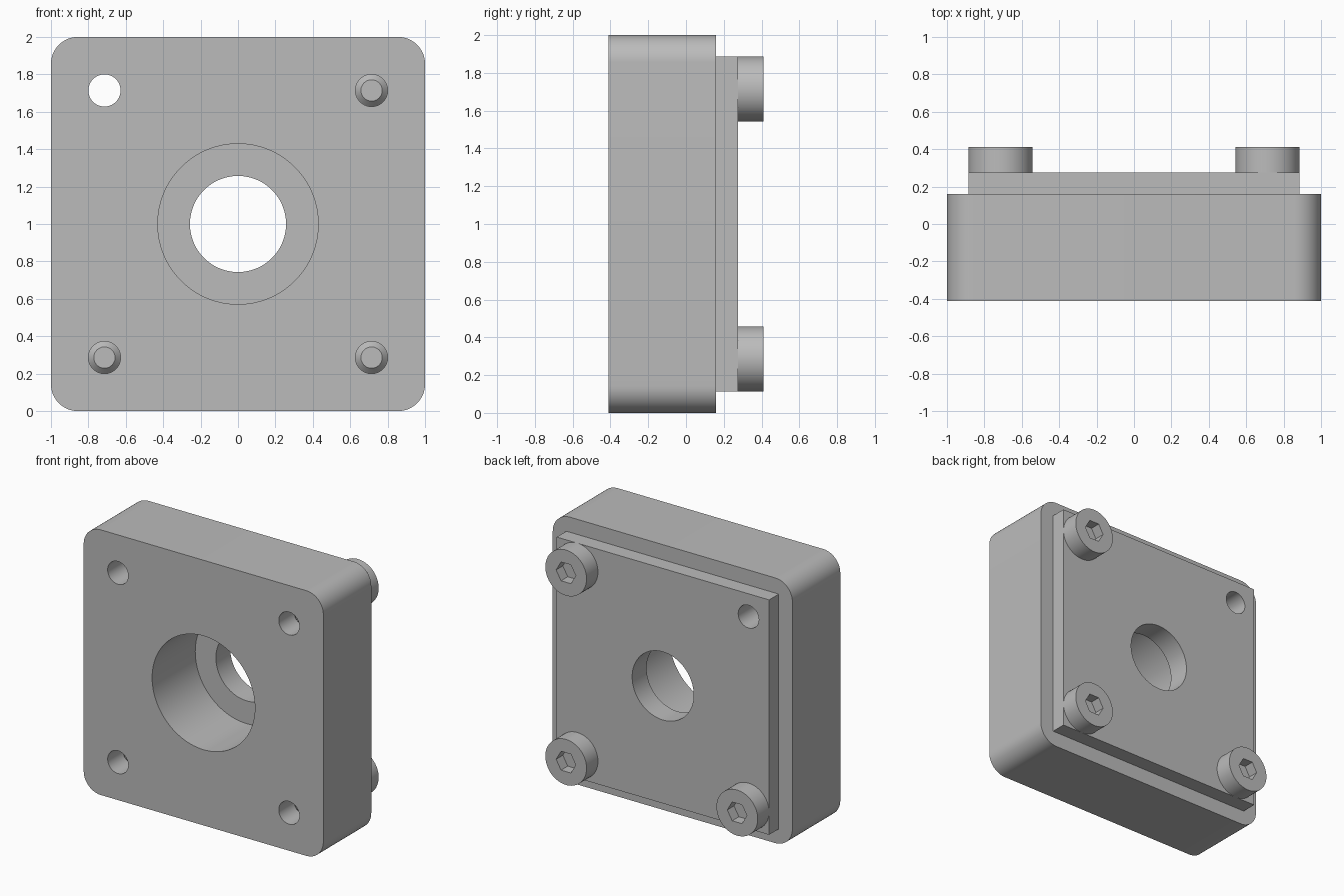
import bpy
import math
from mathutils import Matrix

cube = bpy.data.objects.get("Cube")
if cube:
    bpy.data.objects.remove(cube, do_unlink=True)

# One grey metal for everything
metal = bpy.data.materials.new("grey metal")
metal.use_nodes = True
GREY = (0.5, 0.5, 0.5, 1)
metal.diffuse_color = GREY
metal.node_tree.nodes["Principled BSDF"].inputs["Base Color"].default_value = GREY

# Main sizes: depth runs along y, front to back
FRONT, BLOCK_BACK, PLATE_BACK, HEAD_BACK = -0.411, 0.16, 0.275, 0.411
SHOULDER = 0.103
BOLT = 0.714
BOLT_R, HEAD_R = 0.086, 0.172


def ring(radius, sides, start=0.0):
    return [(radius * math.cos(start + math.tau * i / sides),
             radius * math.sin(start + math.tau * i / sides)) for i in range(sides)]


def rounded_square(half, radius, steps=12):
    points = []
    for corner in range(4):
        base = corner * math.pi / 2
        cx = (half - radius) * (1 if corner in (0, 3) else -1)
        cz = (half - radius) * (1 if corner in (0, 1) else -1)
        for i in range(steps + 1):
            a = base + math.pi / 2 * i / steps
            points.append((cx + radius * math.cos(a), cz + radius * math.sin(a)))
    return points


def loft(name, sections, x=0.0, z=1.0):
    """Closed solid through outlines [(y, points), ...] ordered front to back."""
    n = len(sections[0][1])
    verts = [(x + px, y, z + pz) for y, pts in sections for px, pz in pts]
    faces = [tuple(range(n)), tuple(reversed(range(len(verts) - n, len(verts))))]
    for s in range(len(sections) - 1):
        for i in range(n):
            j = (i + 1) % n
            faces.append((s * n + i, (s + 1) * n + i, (s + 1) * n + j, s * n + j))
    mesh = bpy.data.meshes.new(name)
    mesh.from_pydata(verts, [], faces)
    mesh.materials.append(metal)
    obj = bpy.data.objects.new(name, mesh)
    bpy.context.collection.objects.link(obj)
    return obj


def rod(name, radius, y0, y1, x=0.0, z=1.0, sides=64):
    outline = ring(radius, sides)
    return loft(name, [(y0, outline), (y1, outline)], x, z)


def cut(obj, cutters):
    """Subtract the cutters, then remove them."""
    bpy.context.view_layer.objects.active = obj
    for cutter in cutters:
        cutter.hide_render = True
        mod = obj.modifiers.new("cut", "BOOLEAN")
        mod.operation = "DIFFERENCE"
        mod.solver = "EXACT"
        mod.object = cutter
        bpy.ops.object.modifier_apply(modifier=mod.name)
        bpy.data.objects.remove(cutter, do_unlink=True)


corners = [("right_top", -1, 1), ("left_top", 1, 1),
           ("right_bottom", -1, -1), ("left_bottom", 1, -1)]


def bolt_holes():
    return [rod("hole_cutter", BOLT_R, -1, 1, sx * BOLT, 1 + sz * BOLT, 48)
            for _, sx, sz in corners]


# Rounded block with a stepped centre bore
outline = rounded_square(1.0, 0.143)
block = loft("housing_block", [(FRONT, outline), (BLOCK_BACK, outline)])
cut(block, [rod("bore_cutter", 0.429, -1, SHOULDER, sides=96),
            rod("centre_cutter", 0.257, -1, 1, sides=96)] + bolt_holes())

# Square cover plate on the back
h = 0.886
square = [(h, h), (-h, h), (-h, -h), (h, -h)]
plate = loft("cover_plate", [(BLOCK_BACK, square), (PLATE_BACK, square)])
cut(plate, [rod("centre_cutter", 0.257, -1, 1, sides=96)] + bolt_holes())

parts = [block, plate]

# Socket-head screws in three corners, the right top hole stays empty
for label, sx, sz in corners[1:]:
    x, z = sx * BOLT, 1 + sz * BOLT
    tip = FRONT + 0.15
    shank = loft("screw_shank_" + label,
                 [(tip, ring(0.057, 48)), (tip + 0.03, ring(BOLT_R, 48)),
                  (PLATE_BACK + 0.01, ring(BOLT_R, 48))], x, z)
    head = rod("screw_head_" + label, HEAD_R, PLATE_BACK, HEAD_BACK, x, z)
    hexagon = ring(0.082, 6)
    cut(head, [loft("socket_cutter", [(HEAD_BACK - 0.08, hexagon), (1, hexagon)], x, z)])
    parts += [shank, head]

# Smooth round walls, keep edges crisp
bpy.ops.object.select_all(action="DESELECT")
for part in parts:
    part.select_set(True)
bpy.context.view_layer.objects.active = block
bpy.ops.object.shade_smooth_by_angle(angle=math.radians(30))
